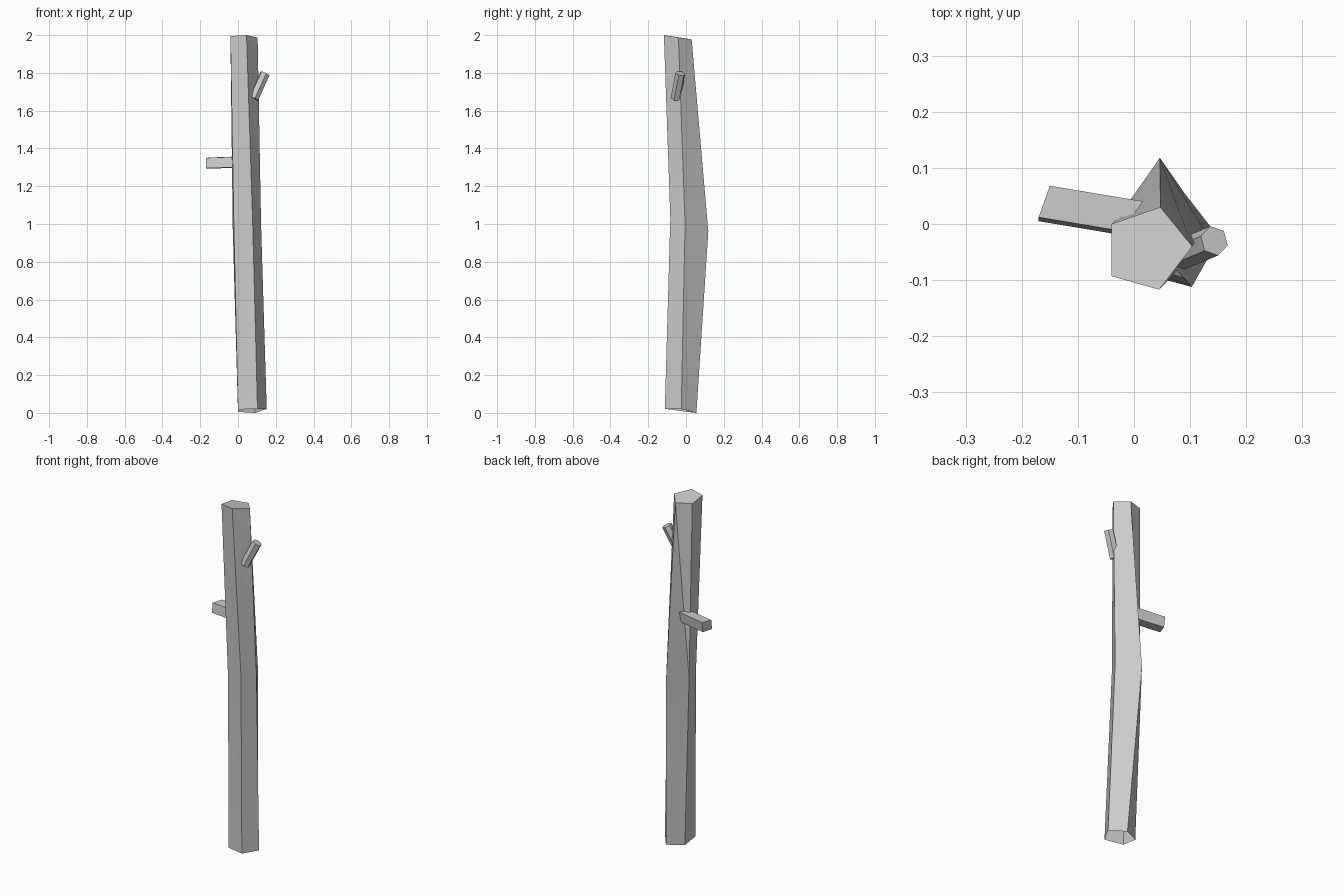
import bpy
from math import cos, sin, tau, radians
from mathutils import Vector

if "Cube" in bpy.data.objects:
    bpy.data.objects.remove(bpy.data.objects["Cube"])


def loft(name, rings, cap_start=True, cap_end=True, smooth=False):
    """Join rings of points (counter-clockwise seen from the end) with triangles."""
    n = len(rings[0])
    verts = [p for ring in rings for p in ring]
    faces = []
    for r in range(len(rings) - 1):
        for i in range(n):
            a, b = r * n + i, r * n + (i + 1) % n
            faces += [(a, b, a + n), (b, b + n, a + n)] if smooth else [(a, b, b + n, a + n)]
    if cap_start:
        faces.append(tuple(reversed(range(n))))
    if cap_end:
        faces.append(tuple(range(len(verts) - n, len(verts))))
    mesh = bpy.data.meshes.new(name)
    mesh.from_pydata(verts, [], faces)
    obj = bpy.data.objects.new(name, mesh)
    bpy.context.collection.objects.link(obj)
    if smooth:
        bpy.ops.object.select_all(action='DESELECT')
        obj.select_set(True)
        bpy.context.view_layer.objects.active = obj
        bpy.ops.object.shade_smooth_by_angle(angle=radians(30))
    return obj


def prism_ring(center, axis, radius, sides, turn):
    """Regular polygon perpendicular to an axis."""
    w = axis.normalized()
    u = (Vector((1, 0, 0)) - w * w.x).normalized()
    v = w.cross(u)
    return [center + radius * (cos(turn + tau * k / sides) * u + sin(turn + tau * k / sides) * v)
            for k in range(sides)]


# Five-sided bent trunk, open at the bottom
bottom = [(0.0, -0.085, 0.018), (0.103, -0.112, 0.022), (0.152, -0.025, 0.02),
          (0.09, 0.055, 0.0), (0.0, 0.01, 0.005)]
middle = [(-0.022, -0.06, 1.0), (0.077, -0.083, 1.03), (0.122, -0.005, 1.0),
          (0.046, 0.118, 0.96), (-0.028, 0.012, 0.98)]
top = [(-0.04, -0.093, 1.995), (0.045, -0.117, 2.0), (0.104, -0.04, 1.987),
       (0.047, 0.03, 1.977), (-0.04, 0.0, 1.982)]
loft("trunk", [bottom, middle, top], cap_start=False, smooth=True)

# Square branch stub on the left
tip = [(-0.17, 0.012, 1.35), (-0.17, 0.005, 1.295), (-0.15, 0.06, 1.293), (-0.15, 0.068, 1.352)]
base = [(x + 0.168, y - 0.028, z + 0.006) for x, y, z in tip]
loft("left_branch", [base, tip])

# Six-sided twig on the upper right
start, end = Vector((0.083, -0.055, 1.664)), Vector((0.143, -0.03, 1.797))
rings = [prism_ring(p, end - start, 0.027, 6, radians(-14)) for p in (start, end)]
loft("right_twig", rings)
